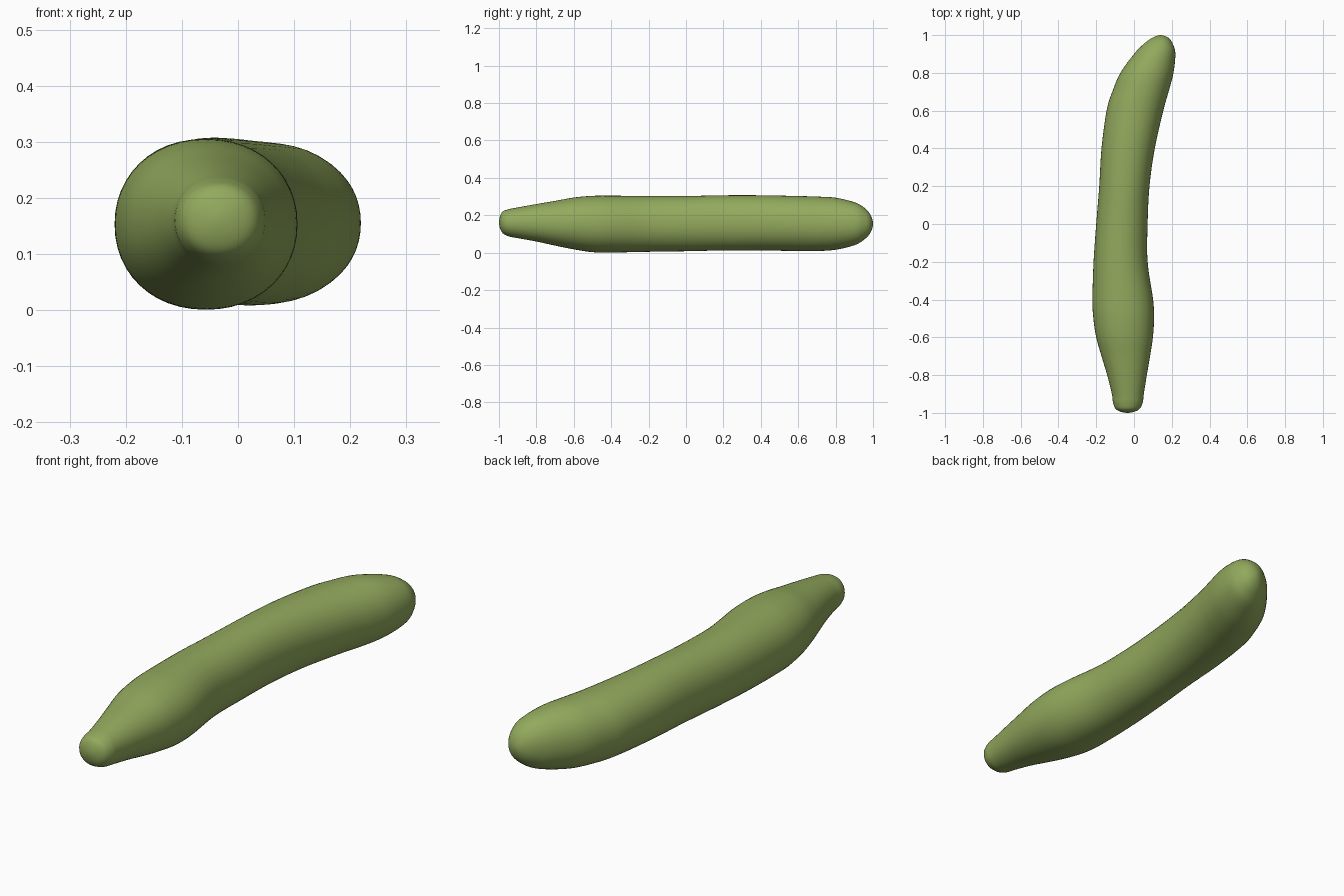
import bpy, bmesh, math
from mathutils import Vector

if "Cube" in bpy.data.objects:
    bpy.data.objects.remove(bpy.data.objects["Cube"])

# Stations along the body: y, left x, right x, bottom z, top z
STATIONS = [
    (-1.00, -0.035, -0.035, 0.163, 0.163),
    (-0.985, -0.090, 0.022, 0.110, 0.215),
    (-0.95, -0.110, 0.045, 0.088, 0.232),
    (-0.90, -0.117, 0.052, 0.078, 0.242),
    (-0.80, -0.142, 0.068, 0.060, 0.260),
    (-0.70, -0.172, 0.085, 0.038, 0.277),
    (-0.60, -0.200, 0.100, 0.018, 0.295),
    (-0.50, -0.215, 0.106, 0.003, 0.304),
    (-0.40, -0.220, 0.101, 0.001, 0.305),
    (-0.20, -0.214, 0.072, 0.005, 0.303),
    (0.00, -0.200, 0.072, 0.008, 0.303),
    (0.20, -0.184, 0.082, 0.012, 0.307),
    (0.40, -0.172, 0.110, 0.012, 0.307),
    (0.60, -0.145, 0.155, 0.009, 0.303),
    (0.70, -0.115, 0.183, 0.009, 0.300),
    (0.80, -0.072, 0.209, 0.016, 0.294),
    (0.90, 0.000, 0.219, 0.040, 0.270),
    (0.95, 0.048, 0.207, 0.068, 0.243),
    (0.985, 0.095, 0.183, 0.105, 0.205),
    (1.00, 0.140, 0.140, 0.155, 0.155),
]
SIDES, STEPS, POWER = 48, 5, 2.1


def reflected(pole, ring):
    # Ghost station past the end, sides swapped, so the tip is round
    y, l, r, b, t = ring
    return (y, 2 * pole[1] - l, 2 * pole[2] - r, 2 * pole[3] - b, 2 * pole[4] - t)


def spline(p0, p1, p2, p3, t):
    return [0.5 * (2 * b + (c - a) * t + (2 * a - 5 * b + 4 * c - d) * t * t
                   + (3 * b - a - 3 * c + d) * t ** 3)
            for a, b, c, d in zip(p0, p1, p2, p3)]


def ring_points(s):
    y, l, r, b, t = s
    pts = []
    for i in range(SIDES):
        a = 2 * math.pi * i / SIDES
        c, n = math.cos(a), math.sin(a)
        u = math.copysign(abs(c) ** (2 / POWER), c)
        v = math.copysign(abs(n) ** (2 / POWER), n)
        pts.append(Vector(((l + r) / 2 + u * (r - l) / 2, y, (b + t) / 2 + v * (t - b) / 2)))
    return pts


ctrl = [reflected(STATIONS[0], STATIONS[1])] + STATIONS + [reflected(STATIONS[-1], STATIONS[-2])]
sections = []
for k in range(1, len(ctrl) - 2):
    for j in range(STEPS):
        if k > 1 or j > 0:
            sections.append(spline(*ctrl[k - 1:k + 3], j / STEPS))

# Loft the body and close both tips
bm = bmesh.new()
rings = [[bm.verts.new(p) for p in ring_points(s)] for s in sections]
for ra, rb in zip(rings, rings[1:]):
    for i in range(SIDES):
        j = (i + 1) % SIDES
        bm.faces.new((ra[i], ra[j], rb[j], rb[i]))
for ring, s in ((rings[0], STATIONS[0]), (rings[-1], STATIONS[-1])):
    tip = bm.verts.new((s[1], s[0], s[3]))
    for i in range(SIDES):
        bm.faces.new((ring[i], ring[(i + 1) % SIDES], tip))
bmesh.ops.recalc_face_normals(bm, faces=bm.faces)
for f in bm.faces:
    f.smooth = True
mesh = bpy.data.meshes.new("cucumber")
bm.to_mesh(mesh)
bm.free()
body = bpy.data.objects.new("cucumber", mesh)
bpy.context.collection.objects.link(body)

# Green skin
skin = bpy.data.materials.new("green_skin")
skin.diffuse_color = (0.29, 0.40, 0.11, 1)
skin.use_nodes = True
skin.node_tree.nodes["Principled BSDF"].inputs["Base Color"].default_value = skin.diffuse_color
mesh.materials.append(skin)
